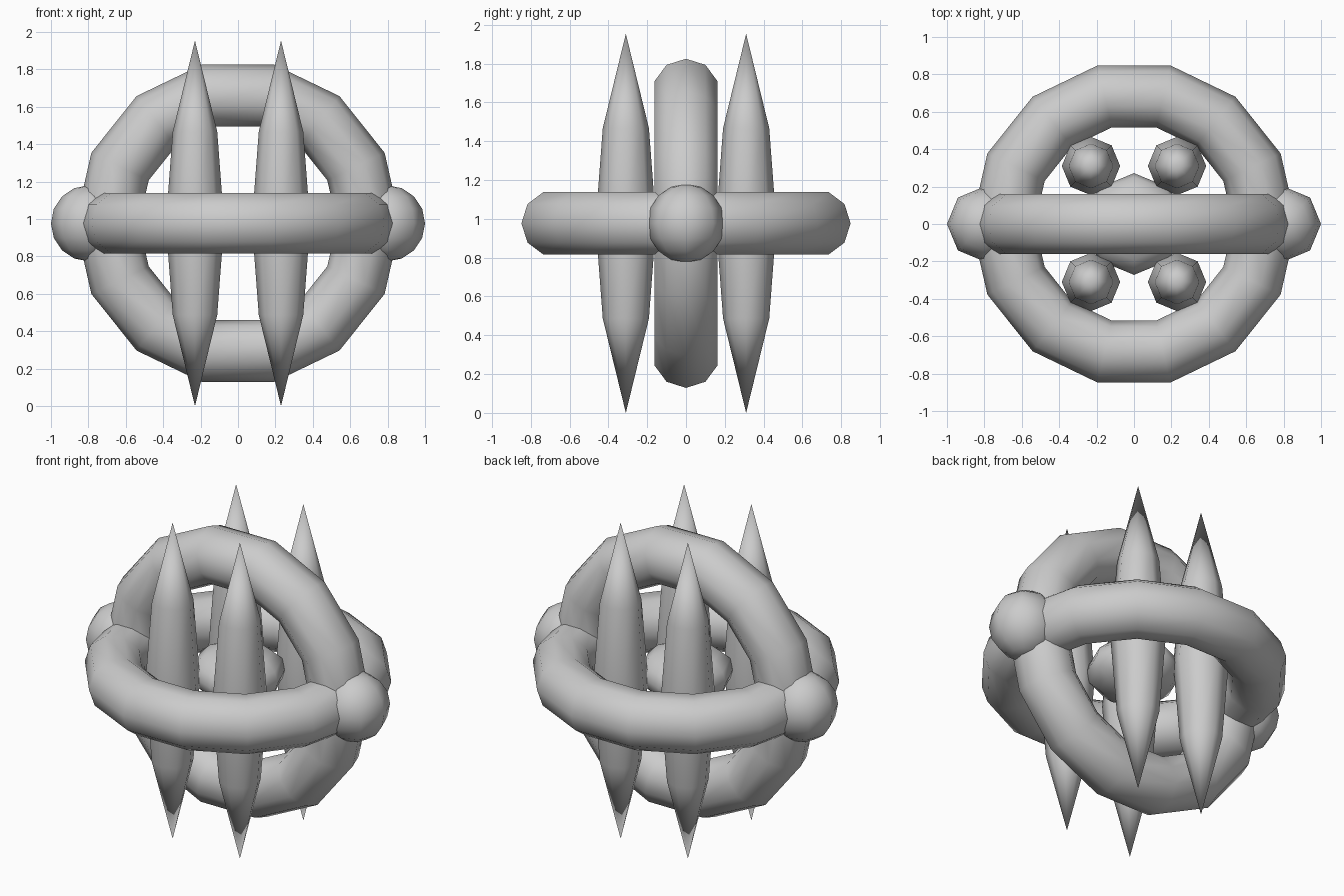
import bpy, math

if "Cube" in bpy.data.objects:
    bpy.data.objects.remove(bpy.data.objects["Cube"])

CZ = 0.977  # height of the common centre


def finish(name):
    ob = bpy.context.object
    ob.name = name
    bpy.ops.object.transform_apply(location=False, rotation=True, scale=True)
    bpy.ops.object.shade_smooth_by_angle(angle=math.radians(60))
    return ob


def ring(name, rot):
    bpy.ops.mesh.primitive_torus_add(major_segments=14, minor_segments=10,
                                     major_radius=0.70, minor_radius=0.17,
                                     location=(0, 0, CZ), rotation=rot)
    finish(name)


def ball(name, x, r, rz):
    bpy.ops.mesh.primitive_uv_sphere_add(segments=8, ring_count=8, radius=1,
                                         location=(x, 0, CZ))
    bpy.context.object.scale = (r, r, rz)
    finish(name)


def spike(name, x, y):
    # double-pointed eight-sided spindle
    n = 8
    verts = [(0, 0, -CZ)]
    for r, z in ((0.119, -0.49), (0.156, 0), (0.119, 0.49)):
        verts += [(r * math.cos(2 * math.pi * i / n),
                   r * math.sin(2 * math.pi * i / n), z) for i in range(n)]
    verts.append((0, 0, CZ))
    top = len(verts) - 1
    faces = []
    for i in range(n):
        j = (i + 1) % n
        faces.append((0, 1 + j, 1 + i))
        for k in (1, 1 + n):
            faces.append((k + i, k + j, k + n + j, k + n + i))
        faces.append((1 + 2 * n + i, 1 + 2 * n + j, top))
    me = bpy.data.meshes.new(name)
    me.from_pydata(verts, [], faces)
    ob = bpy.data.objects.new(name, me)
    bpy.context.collection.objects.link(ob)
    ob.location = (x, y, CZ)
    bpy.ops.object.select_all(action='DESELECT')
    ob.select_set(True)
    bpy.context.view_layer.objects.active = ob
    finish(name)


# crossed rings
ring("horizontal_ring", (0, 0, 0))
ring("vertical_ring", (math.pi / 2, 0, 0))

# side knobs where the rings cross
ball("left_knob", -0.8, 0.2, 0.203)
ball("right_knob", 0.8, 0.2, 0.203)

# flattened core
ball("core", 0, 0.272, 0.16)

# four spikes
for sx, nx in ((-1, "left"), (1, "right")):
    for sy, ny in ((-1, "front"), (1, "back")):
        spike(f"{ny}_{nx}_spike", sx * 0.23, sy * 0.31)
